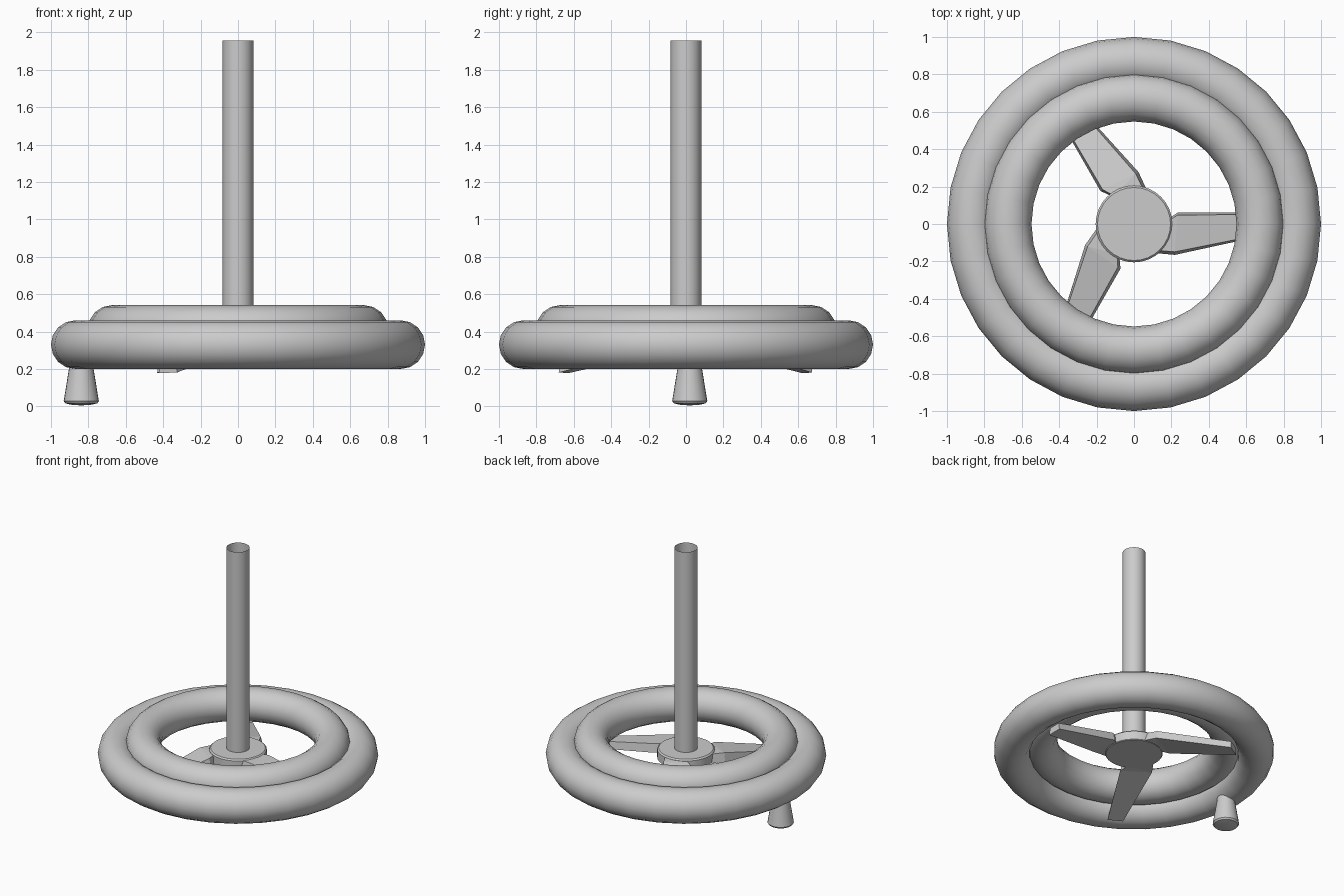
import bpy, bmesh, math
from mathutils import Matrix

if "Cube" in bpy.data.objects:
    bpy.data.objects.remove(bpy.data.objects["Cube"])


def smooth(obj, angle=40):
    bpy.ops.object.select_all(action='DESELECT')
    obj.select_set(True)
    bpy.context.view_layer.objects.active = obj
    bpy.ops.object.shade_smooth_by_angle(angle=math.radians(angle))


def ring(name, major, minor, z):
    bpy.ops.mesh.primitive_torus_add(major_segments=32, minor_segments=16,
                                     major_radius=major, minor_radius=minor,
                                     location=(0, 0, z))
    obj = bpy.context.object
    obj.name = name
    smooth(obj, 60)


def lathe(name, profile, segments, loc=(0, 0, 0)):
    """Revolve an (r, z) profile about z."""
    bm = bmesh.new()
    vs = [bm.verts.new((r, 0, z)) for r, z in profile]
    es = [bm.edges.new(p) for p in zip(vs, vs[1:])]
    bmesh.ops.spin(bm, geom=vs + es, cent=(0, 0, 0), axis=(0, 0, 1),
                   angle=2 * math.pi, steps=segments, use_duplicate=False)
    bmesh.ops.remove_doubles(bm, verts=bm.verts, dist=1e-4)
    bmesh.ops.recalc_face_normals(bm, faces=bm.faces)
    me = bpy.data.meshes.new(name)
    bm.to_mesh(me)
    bm.free()
    obj = bpy.data.objects.new(name, me)
    bpy.context.collection.objects.link(obj)
    obj.location = loc
    smooth(obj)


def spoke(name, angle):
    """Tapered blade sloping down from hub to rim."""
    outline = [(0.06, -0.15), (0.225, -0.165), (0.75, -0.05),
               (0.75, 0.062), (0.24, 0.062), (0.18, 0.02), (0.06, 0.02)]
    bm = bmesh.new()
    layers = []
    for top in (False, True):
        row = []
        for x, y in outline:
            t = max(0, (x - 0.2) / 0.55)
            z = (0.372 - 0.132 * t) if top else (0.305 - 0.118 * t)
            yc = -0.05 + 0.05 * t
            y = yc + (y - yc) * (0.86 if top else 1)
            row.append(bm.verts.new((x, y, z)))
        layers.append(row)
    lo, hi = layers
    bm.faces.new(lo[::-1])
    bm.faces.new(hi)
    n = len(outline)
    for i in range(n):
        j = (i + 1) % n
        bm.faces.new((lo[i], lo[j], hi[j], hi[i]))
    bmesh.ops.triangulate(bm, faces=[f for f in bm.faces if len(f.verts) > 4])
    # slight lean of the whole spider towards -x
    bm.transform(Matrix.Rotation(-0.02, 4, 'Y') @ Matrix.Rotation(angle, 4, 'Z'))
    bmesh.ops.recalc_face_normals(bm, faces=bm.faces)
    me = bpy.data.meshes.new(name)
    bm.to_mesh(me)
    bm.free()
    bpy.context.collection.objects.link(bpy.data.objects.new(name, me))


# Rim: wide lower ring and smaller raised ring
ring("outer_rim", 0.87, 0.13, 0.33)
ring("inner_rim", 0.675, 0.127, 0.414)

# Hub and open shaft tube
lathe("hub", [(0, 0.3), (0.2, 0.3), (0.205, 0.305), (0.205, 0.37),
              (0.195, 0.38), (0, 0.38)], 32)
lathe("shaft", [(0.082, 0.36), (0.082, 1.955)], 32)

# Three spokes
for i in range(3):
    spoke(f"spoke_{i + 1}", i * math.tau / 3)

# Crank handle under the rim
lathe("handle", [(0, 0.005), (0.05, 0.008), (0.085, 0.016), (0.094, 0.028),
                 (0.066, 0.2), (0.06, 0.26), (0, 0.26)], 24, (-0.838, 0.02, 0))
